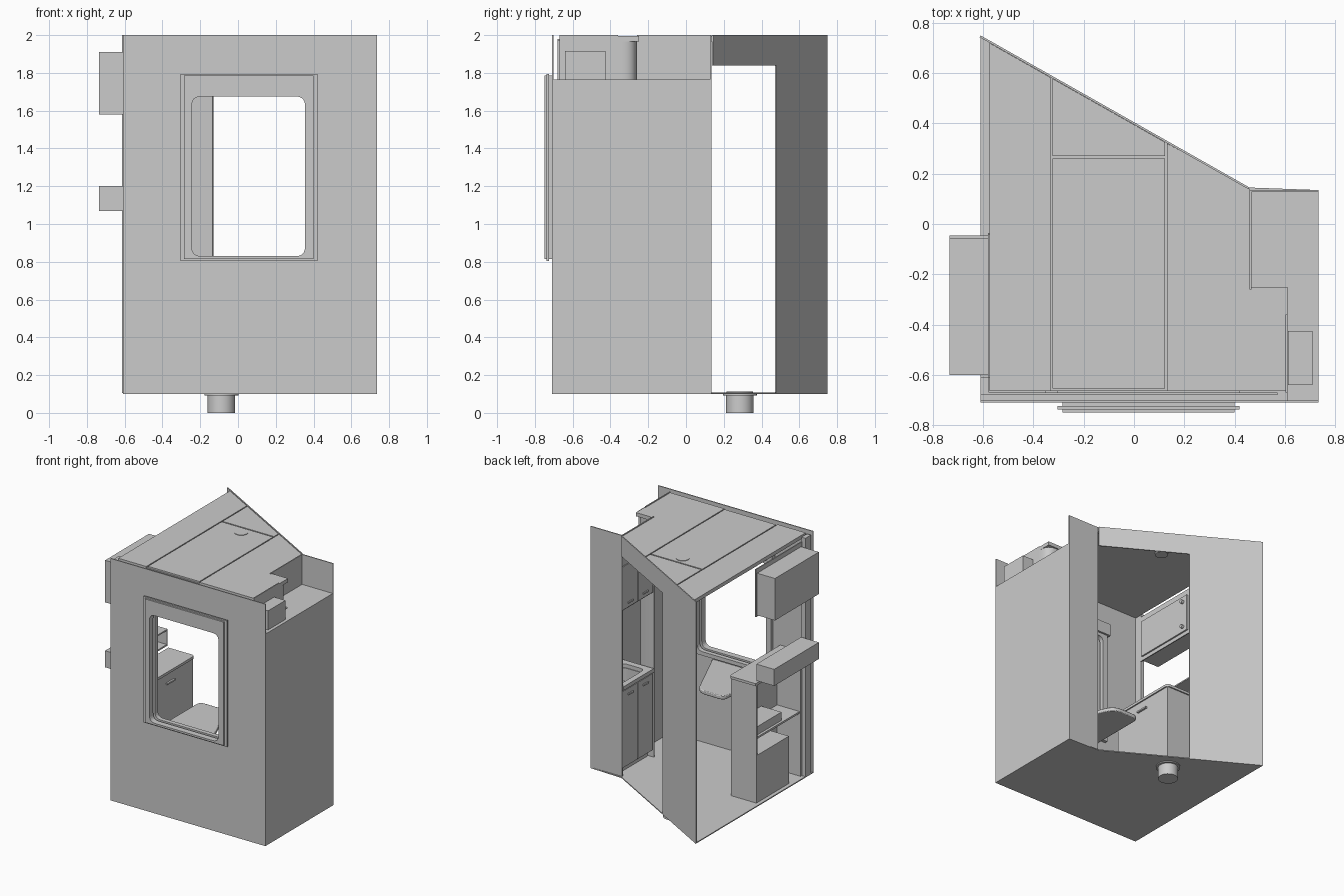
import bpy, bmesh, math
from mathutils import Vector

if "Cube" in bpy.data.objects:
    bpy.data.objects.remove(bpy.data.objects["Cube"])

def prism(name, pts, z0, z1, smooth=False):
    """Vertical prism over a flat outline."""
    bm = bmesh.new()
    f = bm.faces.new([bm.verts.new((x, y, z0)) for x, y in pts])
    r = bmesh.ops.extrude_face_region(bm, geom=[f])
    bmesh.ops.translate(bm, vec=(0, 0, z1 - z0),
                        verts=[v for v in r['geom'] if isinstance(v, bmesh.types.BMVert)])
    bmesh.ops.recalc_face_normals(bm, faces=bm.faces)
    me = bpy.data.meshes.new(name)
    bm.to_mesh(me)
    bm.free()
    if smooth:
        me.shade_smooth()
        me.set_sharp_from_angle(angle=math.radians(35))
    ob = bpy.data.objects.new(name, me)
    bpy.context.collection.objects.link(ob)
    return ob

def box(name, x0, x1, y0, y1, z0, z1):
    return prism(name, [(x0, y0), (x1, y0), (x1, y1), (x0, y1)], z0, z1)

def rounded(pts, radii, n=6):
    """Round each outline corner with a quadratic blend."""
    out = []
    for i, (p, r) in enumerate(zip(pts, radii)):
        p, a, b = Vector(p), Vector(pts[i - 1]), Vector(pts[(i + 1) % len(pts)])
        if r == 0:
            out.append(tuple(p))
            continue
        s, e = p + (a - p).normalized() * r, p + (b - p).normalized() * r
        for k in range(n + 1):
            t = k / n
            out.append(tuple(s * (1 - t) ** 2 + p * (2 * t * (1 - t)) + e * t * t))
    return out

def rrect(x0, x1, y0, y1, r):
    return rounded([(x0, y0), (x1, y0), (x1, y1), (x0, y1)], [r] * 4)

def ribbon(name, path, t, z0, z1, smooth=False):
    """Thin upright wall following a path, thickened to its left."""
    P = [Vector(p) for p in path]
    off = []
    for i, p in enumerate(P):
        d = (P[min(i + 1, len(P) - 1)] - P[max(i - 1, 0)]).normalized()
        off.append(p + Vector((-d.y, d.x)) * t)
    return prism(name, [tuple(p) for p in P + off[::-1]], z0, z1, smooth)

def cylinder(name, c, r, z0, z1):
    pts = [(c[0] + r * math.cos(i * math.tau / 32), c[1] + r * math.sin(i * math.tau / 32))
           for i in range(32)]
    return prism(name, pts, z0, z1, True)

def cut(ob, cutter):
    cutter.hide_render = True
    m = ob.modifiers.new('opening', 'BOOLEAN')
    m.operation, m.solver, m.object = 'DIFFERENCE', 'EXACT', cutter

def diag(x):
    """Slanted back edge of the room."""
    return 0.75 - (x + 0.61) * 0.605 / 1.07

# Floor and drain
prism('floor', [(-.61, -.71), (.735, -.71), (.735, .135), (.46, .145), (-.61, .75)], .1, .108)
cylinder('drain_pipe', (-.088, .285), .073, 0, .1)
cylinder('drain_flange', (-.088, .285), .09, .092, .1)
cylinder('drain_cover', (-.088, .285), .07, .108, .113)

# Front wall, liner and window frame, sharing one rounded opening
window = prism('window_cutter', rrect(-.245, .355, .83, 1.675, .05), -.2, .2)
window.rotation_euler.x = math.pi / 2
window.location.y = -.7
for name, dims in {
    'front_wall': (-.61, .735, -.71, -.702, .105, 2),
    'front_liner': (-.61, .57, -.68, -.67, .105, 1.975),
    'window_frame': (-.305, .42, -.738, -.724, .805, 1.795),
    'window_core': (-.285, .40, -.75, -.71, .815, 1.785),
    'window_inner_frame': (-.285, .40, -.67, -.645, .80, 1.72),
}.items():
    cut(box(name, *dims), window)
box('blind_box', -.305, .42, -.67, -.63, 1.70, 1.795)

# Outer walls and slanted door wall
box('right_wall', .727, .735, -.71, .135, .105, 1.765)
box('back_panel', .46, .735, .127, .135, .105, 2)
door_x = -.13
ribbon('door_wall', [(door_x, diag(door_x)), (-.61, .75)], .008, .105, 2)
ribbon('door_header', [(.46, .145), (door_x, diag(door_x))], .008, 1.84, 2)
box('left_front_post', -.61, -.577, -.68, -.61, .105, 1.98)

# Curved inner wall on the right
curve = rounded([(.61, -.67), (.61, -.26), (.46, -.26)], [0, .08, 0], 8)
ribbon('inner_wall', curve, .008, .105, 1.98, True)
box('niche_fascia', .46, .468, -.26, .135, 1.765, 2)
box('inner_wall_upper', .602, .61, -.67, -.36, 1.9, 2)

# Ceiling panels separated by grooves
Z0, Z1 = 1.982, 1.994
step = [(.61, -.665), (.61, -.25), (.46, -.25), (.46, .14)]
prism('ceiling_base', [(-.575, -.665)] + step + [(-.575, diag(-.575) - .01)], 1.965, Z0)
def panel(name, x0, x1, y0, y1=None):
    prism(name, [(x0, y0), (x1, y0), (x1, y1 or diag(x1) - .01), (x0, y1 or diag(x0) - .01)], Z0, Z1)
panel('ceiling_panel_left', -.575, -.332, -.665)
panel('ceiling_panel_middle', -.324, .123, -.655, .26)
panel('ceiling_panel_back', -.324, .123, .27)
prism('ceiling_panel_right', [(.131, -.665)] + step + [(.131, diag(.131) - .01)], Z0, Z1)
cylinder('ceiling_lamp', (-.105, .19), .048, 1.95, 1.998)

# Right kitchen niche
box('niche_cap', .46, .727, -.25, .127, 1.755, 1.765)
box('side_cap', .61, .727, -.702, -.25, 1.755, 1.765)
box('roof_box', .612, .71, -.64, -.425, 1.765, 1.915)
box('upper_cabinet', .47, .727, -.25, .127, 1.40, 1.755)
box('base_cabinet', .475, .727, -.25, .127, .16, .78)
box('toe_kick', .51, .727, -.25, .127, .108, .16)
counter = box('kitchen_counter', .455, .727, -.25, .127, .78, .81)
cut(counter, prism('sink_cutter', rrect(.50, .69, -.20, .08, .04), .7, .9))
cut(bpy.data.objects['base_cabinet'], prism('bowl_cutter', rrect(.505, .685, -.195, .075, .04), .68, .9))
for i, (y0, y1) in enumerate([(-.245, -.065), (-.058, .122)]):
    box(f'base_door_{i}', .462, .475, y0, y1, .17, .77)
    box(f'upper_door_{i}', .46, .47, y0, y1, 1.41, 1.75)
    for z in (.72, 1.44):
        box(f'niche_handle_{i}', .452, .462, (y0 + y1) / 2 - .03, (y0 + y1) / 2 + .03, z, z + .012)

# Wall-mounted table under the window
table = prism('table', rounded([(-.2, -.67), (.24, -.67), (.03, -.19), (-.2, -.19)],
                               [0, .03, .07, .05]), .755, .785, True)
bev = table.modifiers.new('edge', 'BEVEL')
bev.width, bev.segments, bev.limit_method = .006, 2, 'ANGLE'

# Left cabinet, open towards the outside
box('left_end_panel', -.58, -.37, -.06, -.045, .108, 1.03)
box('left_far_panel', -.58, -.37, -.61, -.595, .108, 1.03)
box('left_front_panel', -.375, -.36, -.61, -.045, .108, 1.03)
prism('left_counter', rounded([(-.58, -.67), (-.35, -.67), (-.35, -.035), (-.58, -.035)],
                              [0, 0, .03, 0]), 1.03, 1.05, True)
box('cabinet_shelf', -.57, -.375, -.595, -.06, .60, .615)
box('storage_tank', -.58, -.40, -.45, -.06, .108, .48)
box('drawer', -.55, -.375, -.40, -.10, .615, .68)
box('left_handle', -.36, -.345, -.38, -.28, .95, .962)

# Overhanging lockers on the left
box('upper_locker', -.735, -.58, -.60, -.055, 1.58, 1.91)
box('upper_locker_flange', -.58, -.572, -.61, -.04, 1.57, 1.945)
box('upper_locker_door', -.572, -.56, -.585, -.065, 1.60, 1.895)
for i, z in enumerate((1.64, 1.85)):
    knob = cylinder(f'locker_knob_{i}', (0, 0), .014, 0, .02)
    knob.rotation_euler.y = math.pi / 2
    knob.location = (-.56, -.11, z)
lower = box('lower_locker', -.735, -.58, -.60, -.045, 1.07, 1.20)
cut(lower, box('lower_locker_cutter', -.722, -.5, -.59, -.055, 1.082, 1.19))
